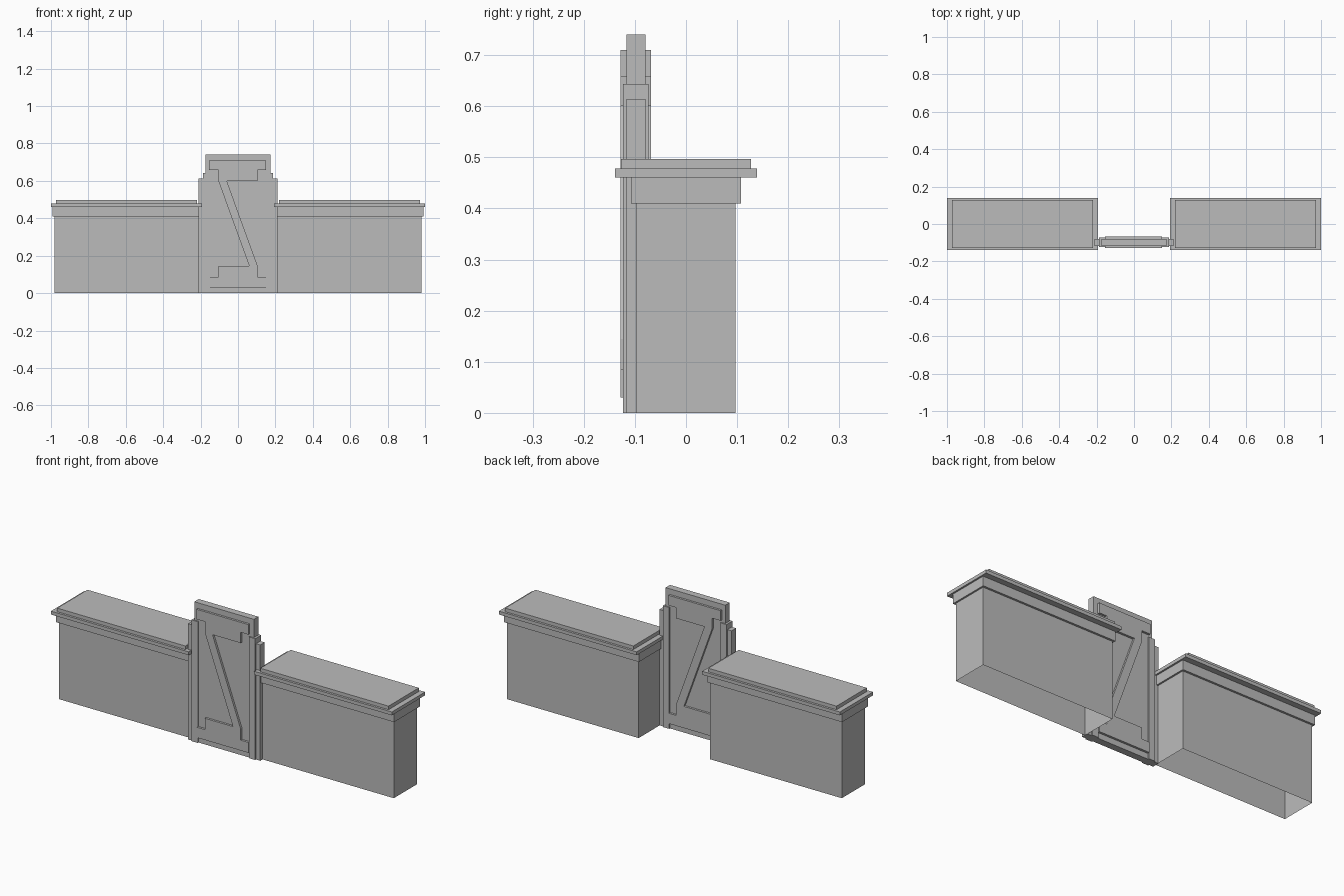
import bpy
import bmesh

cube = bpy.data.objects.get("Cube")
if cube:
    bpy.data.objects.remove(cube, do_unlink=True)

# Single plain stone colour
stone = bpy.data.materials.new("stone grey")
stone.use_nodes = True
GREY = (0.5, 0.5, 0.5, 1)
stone.diffuse_color = GREY
stone.node_tree.nodes["Principled BSDF"].inputs["Base Color"].default_value = GREY

GATE_Y = -0.098


def finish(name, bm):
    bmesh.ops.recalc_face_normals(bm, faces=bm.faces)
    mesh = bpy.data.meshes.new(name)
    bm.to_mesh(mesh)
    bm.free()
    mesh.materials.append(stone)
    obj = bpy.data.objects.new(name, mesh)
    bpy.context.collection.objects.link(obj)
    return obj


def stepped_wall(name, cx, steps):
    """Rectangular rings stacked upward, capped on top and open below."""
    bm = bmesh.new()
    rings = []
    for hx, hy, z in steps:
        corners = [(-hx, -hy), (hx, -hy), (hx, hy), (-hx, hy)]
        rings.append([bm.verts.new((cx + x, y, z)) for x, y in corners])
    for low, high in zip(rings, rings[1:]):
        for i in range(4):
            j = (i + 1) % 4
            bm.faces.new((low[i], low[j], high[j], high[i]))
    bm.faces.new(rings[-1])
    finish(name, bm)


def slab(name, outline, half_depth):
    """Extrude an x-z outline evenly about the gate's centre plane."""
    bm = bmesh.new()
    face = bm.faces.new([bm.verts.new((x, GATE_Y - half_depth, z)) for x, z in outline])
    new = bmesh.ops.extrude_face_region(bm, geom=[face])["geom"]
    verts = [v for v in new if isinstance(v, bmesh.types.BMVert)]
    bmesh.ops.translate(bm, verts=verts, vec=(0, 2 * half_depth, 0))
    finish(name, bm)


def box(name, x0, x1, z0, z1, half_depth):
    slab(name, [(x0, z0), (x1, z0), (x1, z1), (x0, z1)], half_depth)


# Wall levels: body, frieze, cornice and coping (half length, half depth, bottom, top)
levels = [
    (0.386, 0.097, 0, 0.41),
    (0.395, 0.108, 0.41, 0.46),
    (0.404, 0.139, 0.46, 0.478),
    (0.376, 0.127, 0.478, 0.497),
]
steps = [(hx, hy, z) for hx, hy, z0, z1 in levels for z in (z0, z1)]

for side, s in (("left", 1), ("right", -1)):
    stepped_wall(side + "_wall", s * 0.596, steps)
    # Gate posts: a thick inner one and a thin outer one
    box(side + "_inner_post", s * 0.15, s * 0.187, 0, 0.643, 0.025)
    box(side + "_outer_post", s * 0.187, s * 0.212, 0, 0.614, 0.0185)

# Gate panel with a raised brace showing on both faces
box("gate_panel", -0.175, 0.175, 0, 0.74, 0.0185)
brace = [
    (-0.15, 0.03), (0.15, 0.03), (0.15, 0.085), (0.105, 0.085), (0.105, 0.145),
    (-0.06, 0.6), (0.105, 0.6), (0.105, 0.657), (0.15, 0.657), (0.15, 0.71),
    (-0.155, 0.71), (-0.155, 0.657), (-0.105, 0.657), (-0.105, 0.6),
    (0.06, 0.145), (-0.105, 0.145), (-0.105, 0.085), (-0.15, 0.085),
]
slab("gate_brace", brace, 0.03)
